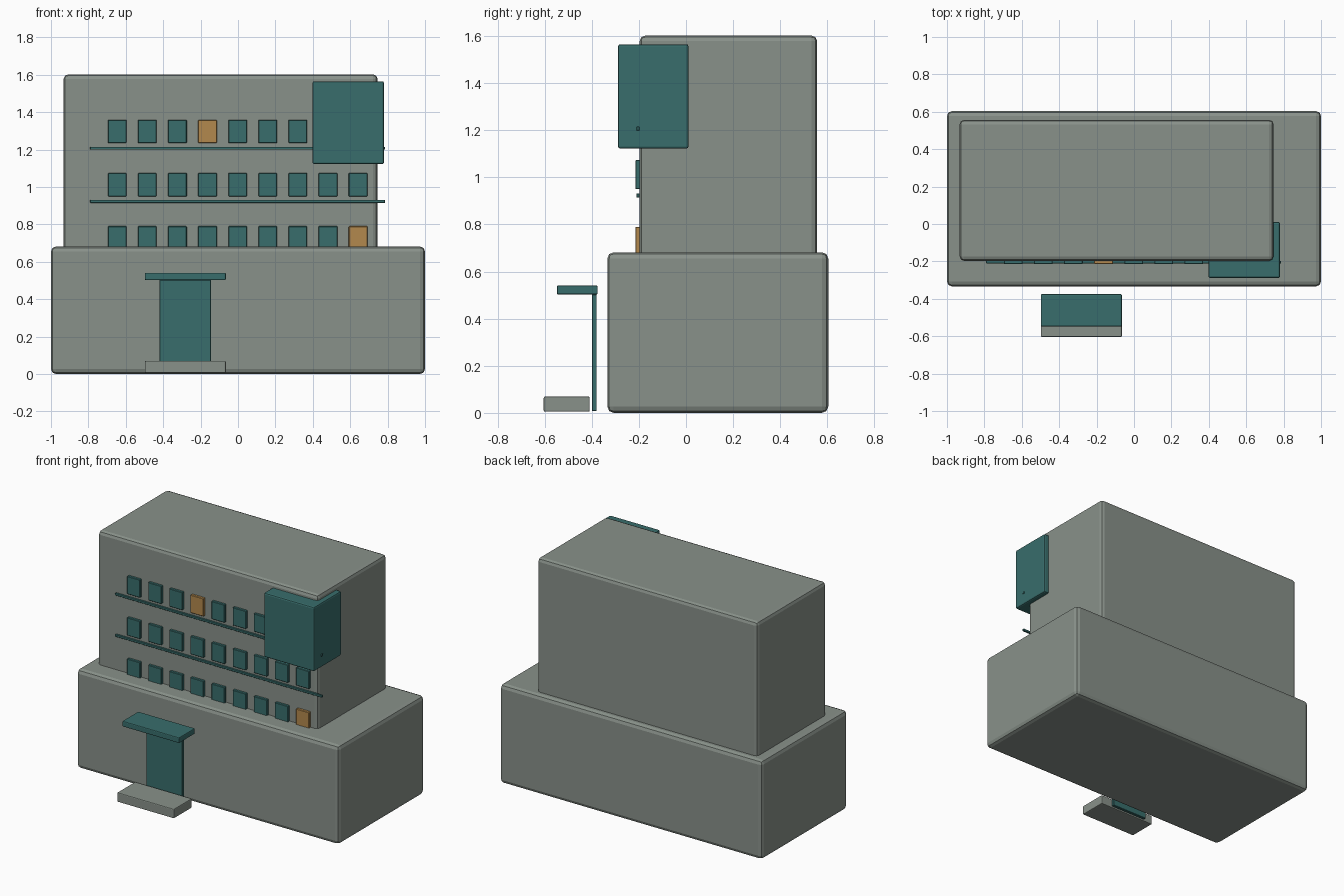
import bpy
import bmesh

if "Cube" in bpy.data.objects:
    bpy.data.objects.remove(bpy.data.objects["Cube"])


def material(name, rgb):
    m = bpy.data.materials.new(name)
    m.diffuse_color = (*rgb, 1.0)
    m.use_nodes = True
    m.node_tree.nodes["Principled BSDF"].inputs["Base Color"].default_value = m.diffuse_color
    return m


concrete = material("grey_concrete", (0.25, 0.285, 0.255))
teal = material("dark_teal", (0.04, 0.155, 0.15))
amber = material("amber_light", (0.45, 0.25, 0.075))


def box(name, x, y, z, mat, bevel=0.0, segments=2):
    """Box spanning the given x, y and z ranges, with rounded edges."""
    bm = bmesh.new()
    bmesh.ops.create_cube(bm, size=1.0)
    for v in bm.verts:
        for i, (lo, hi) in enumerate((x, y, z)):
            v.co[i] = (lo + hi) / 2 + v.co[i] * (hi - lo)
    if bevel:
        bmesh.ops.bevel(bm, geom=bm.edges[:], offset=bevel, segments=segments,
                        profile=0.5, affect='EDGES')
    mesh = bpy.data.meshes.new(name)
    bm.to_mesh(mesh)
    bm.free()
    mesh.materials.append(mat)
    obj = bpy.data.objects.new(name, mesh)
    bpy.context.collection.objects.link(obj)
    return obj


# Main volumes
box("base_block", (-1.0, 1.0), (-0.334, 0.604), (0.0, 0.682), concrete, 0.027)
box("upper_block", (-0.932, 0.746), (-0.197, 0.557), (0.64, 1.602), concrete, 0.024)
box("corner_box", (0.398, 0.781), (-0.289, 0.011), (1.122, 1.565), teal, 0.01)

# Entrance: door slab, canopy and step
box("door", (-0.42, -0.145), (-0.40, -0.379), (0.008, 0.503), teal, 0.002, 1)
box("canopy", (-0.498, -0.065), (-0.548, -0.375), (0.502, 0.541), teal, 0.006)
box("entrance_step", (-0.498, -0.065), (-0.604, -0.409), (0.005, 0.07), concrete, 0.006)

# Thin ledges under the window rows
for i, z in enumerate((0.923, 1.207)):
    box(f"ledge_{i}", (-0.79, 0.786), (-0.211, -0.197), (z - 0.008, z + 0.008), teal, 0.002, 1)

# Window rows, two windows lit; the top row stops at the corner box
LIT = {(0, 8), (2, 3)}
for row, (z, count) in enumerate(((0.728, 9), (1.012, 9), (1.297, 7))):
    for col in range(count):
        cx = -0.646 + 0.161 * col
        box(f"window_{row}_{col}", (cx - 0.05, cx + 0.05), (-0.215, -0.194),
            (z - 0.062, z + 0.062), amber if (row, col) in LIT else teal, 0.003, 1)
